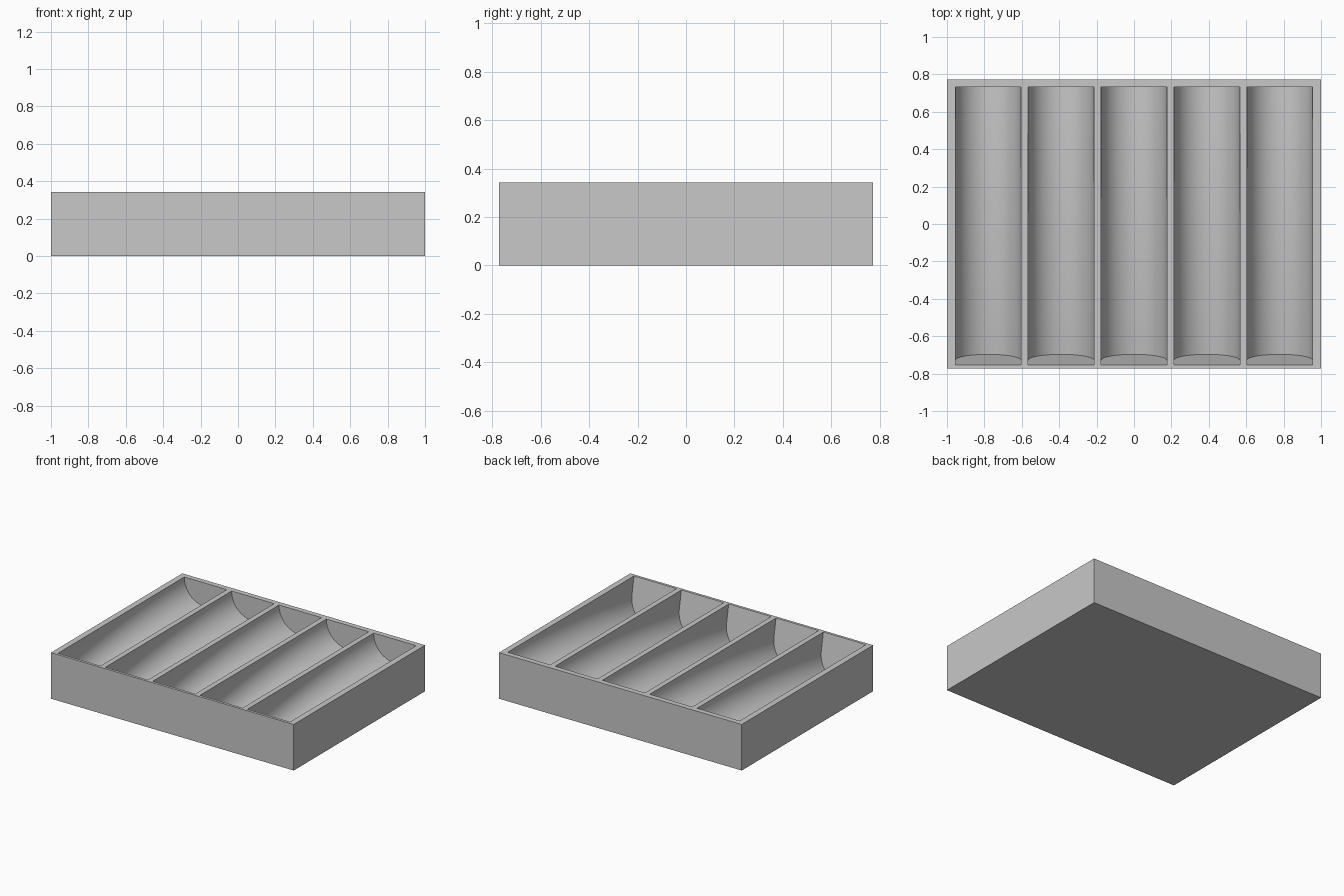
import bpy, bmesh, math

if "Cube" in bpy.data.objects:
    bpy.data.objects.remove(bpy.data.objects["Cube"])

W, D, H = 2.0, 1.545, 0.343      # outer tray size
PITCH, R = 0.39, 0.1755          # slot spacing and half width
TOP = 0.05                       # cutter overshoot above the rim
SEG, RINGS = 32, 16
Y_BACK, Y_FRONT = 0.733, -0.753
DROP, LEAN = 0.135, 0.18         # extra depth and wall lean at the front

grey = bpy.data.materials.new("grey")
grey.diffuse_color = (0.58, 0.58, 0.58, 1)
grey.use_nodes = True
grey.node_tree.nodes["Principled BSDF"].inputs["Base Color"].default_value = grey.diffuse_color


def make_object(name, bm):
    bmesh.ops.recalc_face_normals(bm, faces=bm.faces)
    mesh = bpy.data.meshes.new(name)
    bm.to_mesh(mesh)
    bm.free()
    mesh.materials.append(grey)
    obj = bpy.data.objects.new(name, mesh)
    bpy.context.collection.objects.link(obj)
    return obj


def u_ring(bm, cx, y_rim, straight, lean):
    """U-shaped section; lean shifts y with depth below the rim."""
    pts = [(-R, -TOP)]
    for i in range(SEG + 1):
        a = math.pi * i / SEG
        pts.append((-R * math.cos(a), straight + R * math.sin(a)))
    pts.append((R, -TOP))
    return [bm.verts.new((cx + x, y_rim + lean * d, H - d)) for x, d in pts]


# solid tray block
bm = bmesh.new()
bmesh.ops.create_cube(bm, size=1)
for v in bm.verts:
    v.co = (v.co.x * W, v.co.y * D, (v.co.z + 0.5) * H)
tray = make_object("tray", bm)

# five round-bottomed slots that curve down towards a leaning front wall
bm = bmesh.new()
for k in range(-2, 3):
    rings = []
    for i in range(RINGS + 1):
        t = i / RINGS
        rings.append(u_ring(bm, k * PITCH, Y_BACK + (Y_FRONT - Y_BACK) * t,
                            0.002 + DROP * t * t, LEAN * t))
    bm.faces.new(rings[0])
    bm.faces.new(rings[-1])
    n = len(rings[0])
    for a, b in zip(rings, rings[1:]):
        for i in range(n):
            j = (i + 1) % n
            bm.faces.new((a[i], a[j], b[j], b[i]))
cutter = make_object("slot_cutter", bm)
cutter.hide_render = True

mod = tray.modifiers.new("slots", 'BOOLEAN')
mod.operation = 'DIFFERENCE'
mod.solver = 'EXACT'
mod.object = cutter
bpy.context.view_layer.objects.active = tray
tray.select_set(True)
cutter.select_set(False)
bpy.ops.object.modifier_apply(modifier=mod.name)
bpy.data.objects.remove(cutter, do_unlink=True)

bpy.ops.object.shade_smooth_by_angle(angle=math.radians(30))
